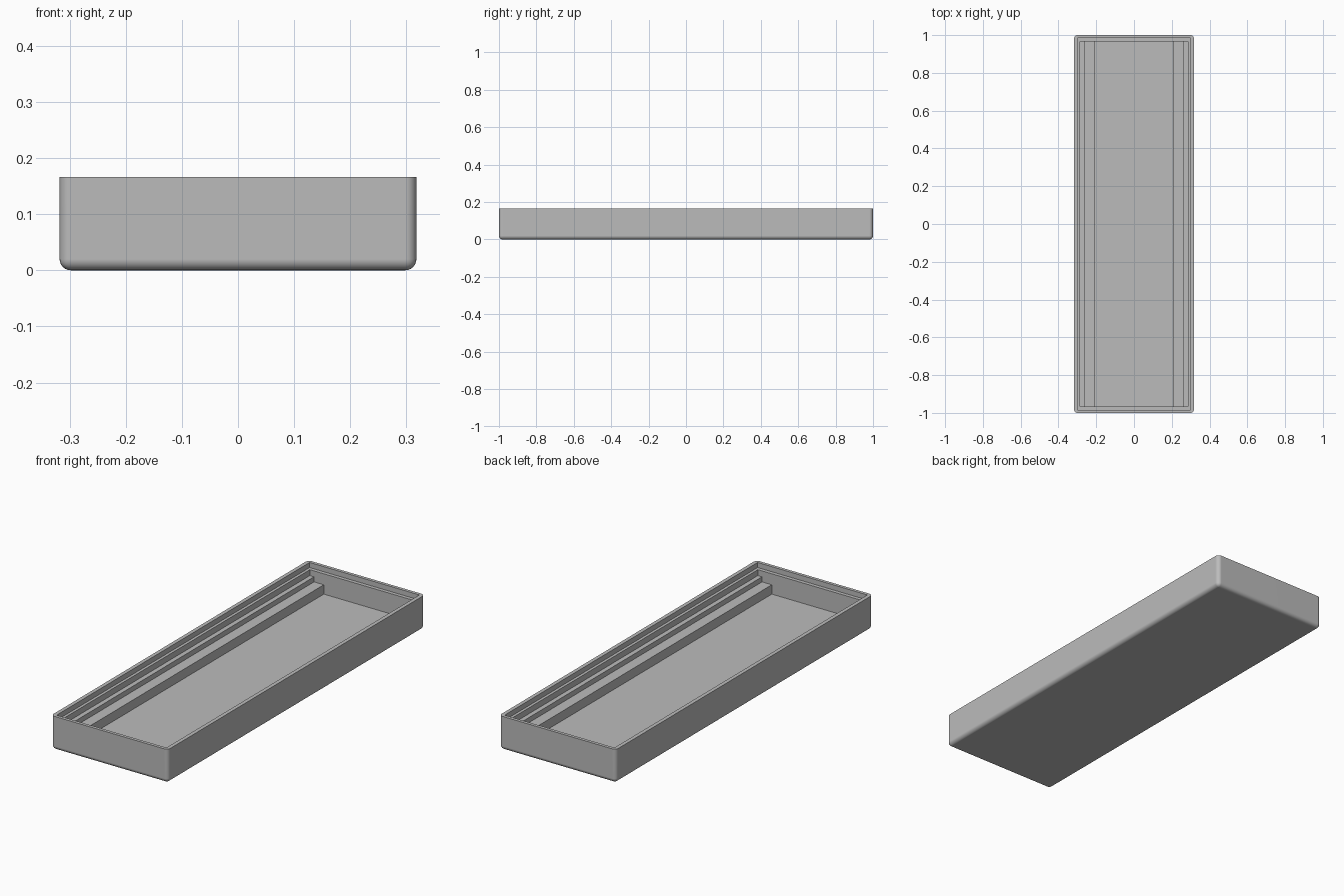
import bpy
import bmesh
import math

cube = bpy.data.objects.get("Cube")
if cube:
    bpy.data.objects.remove(cube, do_unlink=True)

HALF_X, HALF_Y, HEIGHT = 0.318, 1.0, 0.166
FILLET = 0.02
FLOOR_Z, LIP_Z, ABOVE = 0.041, 0.141, 0.25
END_Y = 0.966
# Half width of the cavity and the height of the step that begins there
STEPS = [(0.209, 0.087), (0.262, 0.112), (0.285, ABOVE)]

grey = bpy.data.materials.new("light grey")
grey.use_nodes = True
colour = (0.5, 0.5, 0.5, 1)
grey.diffuse_color = colour
grey.node_tree.nodes["Principled BSDF"].inputs["Base Color"].default_value = colour


def make_object(name, bm):
    bmesh.ops.recalc_face_normals(bm, faces=bm.faces)
    mesh = bpy.data.meshes.new(name)
    bm.to_mesh(mesh)
    bm.free()
    mesh.materials.append(grey)
    obj = bpy.data.objects.new(name, mesh)
    bpy.context.collection.objects.link(obj)
    return obj


def prism(name, profile, half_y):
    """Extrude an x-z profile along y, centred."""
    bm = bmesh.new()
    face = bm.faces.new([bm.verts.new((x, -half_y, z)) for x, z in profile])
    ext = bmesh.ops.extrude_face_region(bm, geom=[face])["geom"]
    bmesh.ops.translate(bm, vec=(0, 2 * half_y, 0),
                        verts=[v for v in ext if isinstance(v, bmesh.types.BMVert)])
    return make_object(name, bm)


def mirrored(right):
    return right + [(-x, z) for x, z in reversed(right)]


# Outer block, rounded on every edge except the top rim
tray = prism("tray", mirrored([(HALF_X, 0), (HALF_X, HEIGHT)]), HALF_Y)
bm = bmesh.new()
bm.from_mesh(tray.data)
edges = [e for e in bm.edges if min(v.co.z for v in e.verts) < HEIGHT / 2]
bmesh.ops.bevel(bm, geom=edges, offset=FILLET, segments=6, profile=0.5,
                affect='EDGES', clamp_overlap=True)
bm.to_mesh(tray.data)
bm.free()

# Stepped cavity with a bench and ledge along both long sides
side, z = [], FLOOR_Z
for x, top in STEPS:
    side += [(x, z), (x, top)]
    z = top
cavity = prism("cavity_cutter", mirrored(side), END_Y)

# Shallow recess for the lid, all round the rim
recess = prism("lid_recess_cutter", mirrored([(0.299, LIP_Z), (0.299, ABOVE)]), 0.984)

for cutter in (cavity, recess):
    cutter.hide_render = True
    cut = tray.modifiers.new(cutter.name, 'BOOLEAN')
    cut.operation, cut.solver, cut.object = 'DIFFERENCE', 'EXACT', cutter

# Bake the cuts and drop the cutters
evaluated = tray.evaluated_get(bpy.context.evaluated_depsgraph_get())
baked = bpy.data.meshes.new_from_object(evaluated)
tray.modifiers.clear()
tray.data = baked
baked.name = "tray"
for cutter in (cavity, recess):
    bpy.data.objects.remove(cutter, do_unlink=True)

# Smooth fillets, crisp steps
bpy.ops.object.select_all(action='DESELECT')
tray.select_set(True)
bpy.context.view_layer.objects.active = tray
bpy.ops.object.shade_smooth_by_angle(angle=math.radians(30))
weighted = tray.modifiers.new("flat_walls", 'WEIGHTED_NORMAL')
weighted.keep_sharp = True
